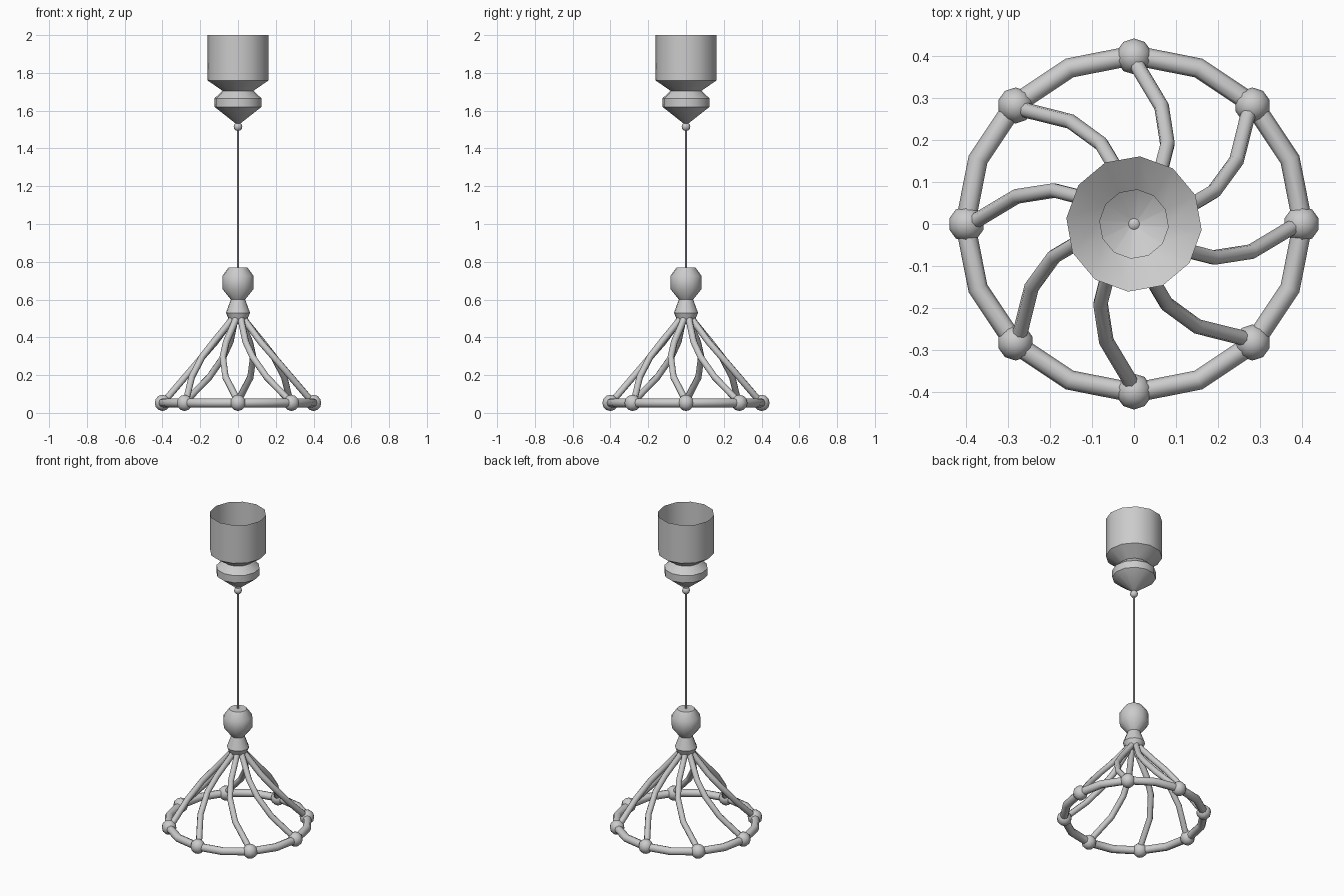
import bpy, bmesh
from math import sin, cos, pi, radians

if "Cube" in bpy.data.objects:
    bpy.data.objects.remove(bpy.data.objects["Cube"])


def smooth(obj, angle=40):
    bpy.ops.object.select_all(action='DESELECT')
    obj.select_set(True)
    bpy.context.view_layer.objects.active = obj
    bpy.ops.object.shade_smooth_by_angle(angle=radians(angle))


def lathe(name, profile, sides=12, offset=25, cap_top=True, cap_bottom=True):
    # profile is (radius, z) from bottom to top
    bm = bmesh.new()
    rings = [[bm.verts.new((r * cos(radians(offset) + 2 * pi * i / sides),
                            r * sin(radians(offset) + 2 * pi * i / sides), z))
              for i in range(sides)] for r, z in profile]
    for a, b in zip(rings, rings[1:]):
        for i in range(sides):
            j = (i + 1) % sides
            bm.faces.new((a[i], a[j], b[j], b[i]))
    if cap_bottom:
        bm.faces.new(rings[0][::-1])
    if cap_top:
        bm.faces.new(rings[-1])
    me = bpy.data.meshes.new(name)
    bm.to_mesh(me)
    bm.free()
    obj = bpy.data.objects.new(name, me)
    bpy.context.collection.objects.link(obj)
    smooth(obj)
    return obj


def tube(name, points, radius, closed=False):
    cu = bpy.data.curves.new(name, 'CURVE')
    cu.dimensions = '3D'
    cu.bevel_depth = radius
    cu.bevel_resolution = 2
    cu.use_fill_caps = not closed
    sp = cu.splines.new('POLY')
    sp.points.add(len(points) - 1)
    for p, co in zip(sp.points, points):
        p.co = (*co, 1)
    sp.use_cyclic_u = closed
    obj = bpy.data.objects.new(name, cu)
    bpy.context.collection.objects.link(obj)
    bpy.ops.object.select_all(action='DESELECT')
    obj.select_set(True)
    bpy.context.view_layer.objects.active = obj
    bpy.ops.object.convert(target='MESH')
    obj = bpy.context.view_layer.objects.active
    smooth(obj, 50)
    return obj


def ball(name, loc, radius, seg=10, rings=6):
    bpy.ops.mesh.primitive_uv_sphere_add(segments=seg, ring_count=rings,
                                         radius=radius, location=loc)
    obj = bpy.context.object
    obj.name = name
    smooth(obj, 50)


# Ceiling cup, open at the top, with pointed lower bulb
lathe("ceiling_cup", [(0.01, 1.53), (0.125, 1.62), (0.125, 1.665), (0.082, 1.705),
                      (0.162, 1.76), (0.162, 1.80), (0.162, 2.0)], cap_top=False)

# Cord and its bead
ball("cord_bead", (0, 0, 1.515), 0.023, 8, 6)
lathe("cord", [(0.005, 0.76), (0.005, 1.51)], sides=6)

# Turned hub at the head of the cage
lathe("hub", [(0.05, 0.497), (0.064, 0.53), (0.038, 0.6), (0.083, 0.656),
              (0.083, 0.725), (0.05, 0.77)])

# Base ring
R, Z, N = 0.403, 0.053, 8
tube("base_ring", [(R * cos(2 * pi * i / 16), R * sin(2 * pi * i / 16), Z)
                   for i in range(16)], 0.024, closed=True)

# Curved arms and corner balls
path = [(0.40, 0, 0.055), (0.37, -0.012, 0.085), (0.28, -0.066, 0.19),
        (0.19, -0.08, 0.295), (0.12, -0.062, 0.375), (0.04, -0.015, 0.485),
        (0.03, -0.008, 0.51)]
for k in range(N):
    a = 2 * pi * k / N
    c, s = cos(a), sin(a)
    tube(f"arm_{k + 1}", [(x * c - y * s, x * s + y * c, z) for x, y, z in path], 0.018)
    ball(f"ring_ball_{k + 1}", (0.4 * c, 0.4 * s, Z), 0.043)
